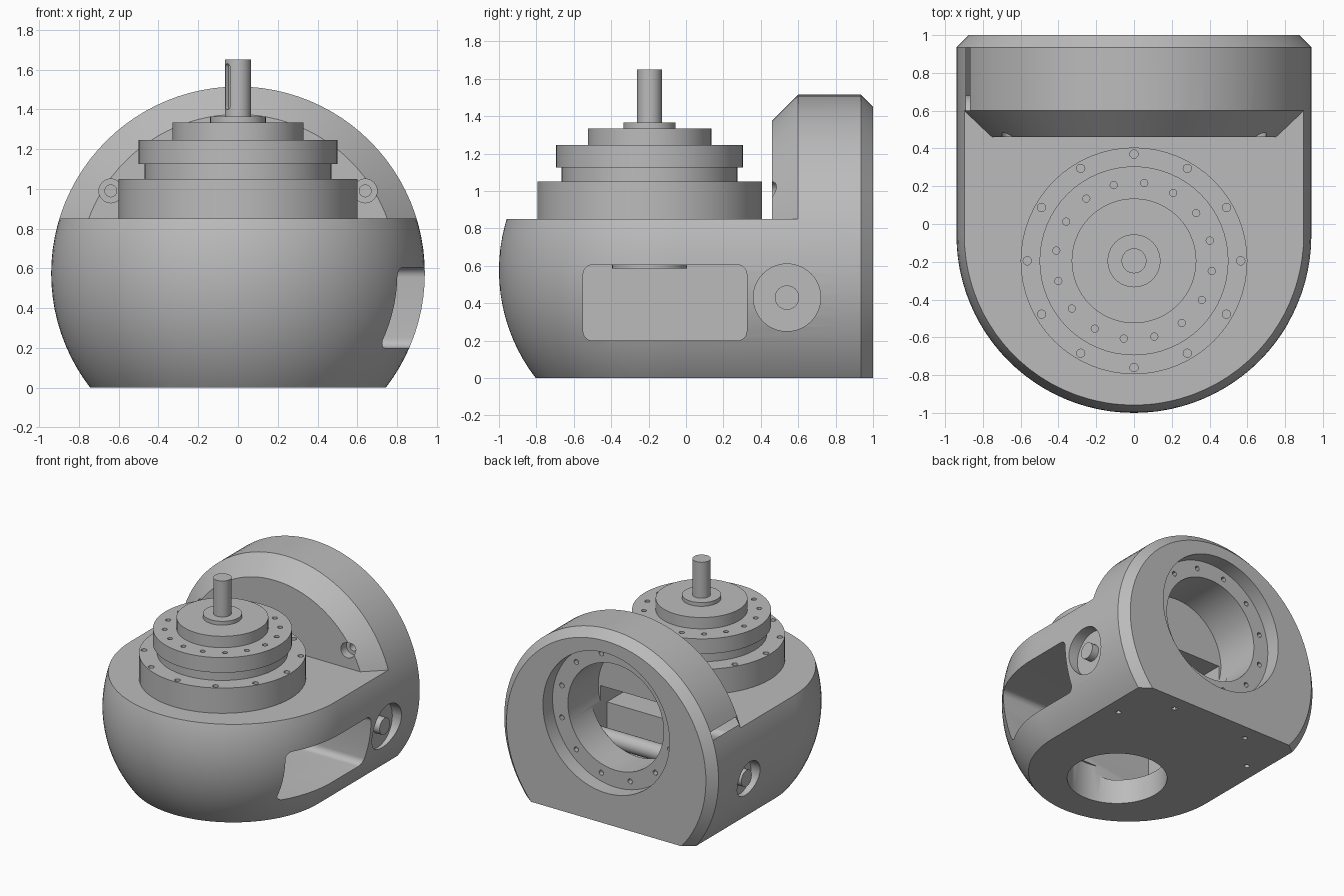
import bpy, bmesh, math
from mathutils import Matrix, Vector

if "Cube" in bpy.data.objects:
    bpy.data.objects.remove(bpy.data.objects["Cube"], do_unlink=True)

grey = bpy.data.materials.new("machined_grey")
grey.use_nodes = True
COLOUR = (0.5, 0.5, 0.5, 1)
grey.diffuse_color = COLOUR
grey.node_tree.nodes["Principled BSDF"].inputs["Base Color"].default_value = COLOUR

AXIS_Z = 0.575        # height of the round body's axis
BORE_Z = 0.8          # height of the rear bore's axis
GEAR_Y = -0.195       # position of the vertical gear axis
PIVOT_Y = 0.54        # position of the cross axle
R = 0.94              # body radius
TO_Y = Matrix.Rotation(-math.pi / 2, 4, 'X')   # turns z into y
TO_X = Matrix.Rotation(math.pi / 2, 4, 'Y')    # turns z into x


def make(name, bm):
    bmesh.ops.recalc_face_normals(bm, faces=bm.faces)
    mesh = bpy.data.meshes.new(name)
    bm.to_mesh(mesh)
    bm.free()
    mesh.materials.append(grey)
    ob = bpy.data.objects.new(name, mesh)
    bpy.context.collection.objects.link(ob)
    return ob


def lathe(name, profile, place, seg=96):
    """Revolve (radius, height) points around z, then move into place."""
    bm = bmesh.new()
    rings = []
    for r, h in profile:
        n = 1 if r == 0 else seg
        rings.append([bm.verts.new((r * math.cos(a), r * math.sin(a), h))
                      for a in (math.tau * i / n for i in range(n))])
    for a, b in zip(rings, rings[1:]):
        for i in range(seg):
            j = (i + 1) % seg
            quad = [a[i % len(a)], a[j % len(a)], b[j % len(b)], b[i % len(b)]]
            bm.faces.new(list(dict.fromkeys(quad)))
    for ring in (rings[0], rings[-1]):
        if len(ring) > 1:
            bm.faces.new(ring)
    bm.transform(place)
    return make(name, bm)


def rods(name, points, radius, depth, turn=Matrix(), seg=24):
    """Cylinders centred on each point; one mesh."""
    bm = bmesh.new()
    for p in points:
        bmesh.ops.create_cone(bm, cap_ends=True, segments=seg, radius1=radius,
                              radius2=radius, depth=depth,
                              matrix=Matrix.Translation(p) @ turn)
    return make(name, bm)


def box(name, lo, hi, round_x=0):
    bm = bmesh.new()
    lo, hi = Vector(lo), Vector(hi)
    bmesh.ops.create_cube(bm, size=1, matrix=Matrix.Translation((lo + hi) / 2)
                          @ Matrix.Diagonal((*(hi - lo), 1)))
    if round_x:
        edges = [e for e in bm.edges
                 if abs(e.verts[0].co.x - e.verts[1].co.x) > 0.01]
        bmesh.ops.bevel(bm, geom=edges, offset=round_x, segments=6,
                        profile=0.5, affect='EDGES')
    return make(name, bm)


def cut(target, *cutters):
    for c in cutters:
        mod = target.modifiers.new("cut", 'BOOLEAN')
        mod.operation, mod.solver, mod.object = 'DIFFERENCE', 'EXACT', c
        bpy.context.view_layer.objects.active = target
        bpy.ops.object.modifier_apply(modifier=mod.name)
        bpy.data.objects.remove(c, do_unlink=True)


def smooth(ob):
    bpy.ops.object.select_all(action='DESELECT')
    ob.select_set(True)
    bpy.context.view_layer.objects.active = ob
    bpy.ops.object.shade_smooth_by_angle(angle=math.radians(30))


def circle(n, radius, start=0):
    return [(radius * math.cos(a), radius * math.sin(a))
            for a in (math.radians(start) + math.tau * i / n for i in range(n))]


# Body: domed front running into a horizontal drum, chamfered at the back
axis = Matrix.Translation((0, 0, AXIS_Z)) @ TO_Y
dome = [(R * math.sin(t), -0.06 - R * math.cos(t))
        for t in (math.pi / 2 * i / 24 for i in range(25))]
dome[0] = (0, -1)
body = lathe("housing_body", dome + [(R, 0.935), (0.875, 1)], axis)

# Flat base, and flat shoulder in front of the bevelled rear drum
shoulder = box("shoulder_cutter", (-2, -2, 0.85), (2, 0.62, 3))
cut(shoulder, lathe("bevel_cutter", [(0.80, 0.46), (1.04, 0.70)], axis))
cut(body, box("base_cutter", (-2, -2, -2), (2, 2, 0)), shoulder)

# Side window, bottom opening and stepped rear bore
bore_axis = Matrix.Translation((0, 0, BORE_Z)) @ TO_Y
cut(body,
    box("window_cutter", (-0.6, -0.55, 0.2), (1.5, 0.325, 0.605), 0.05),
    rods("bottom_cutter", [(0, GEAR_Y, 0.1)], 0.37, 0.4, seg=64),
    lathe("bore_cutter", [(0.42, 0.5), (0.42, 0.88), (0.555, 0.88), (0.555, 1.1)],
          bore_axis))

# Axle pocket and the ledge above the window, reached through the bore
cut(body,
    box("axle_pocket_cutter", (-0.4, 0.42, 0.36), (0.4, 0.6, 0.78)),
    box("ledge_cutter", (-0.4, 0.2, 0.64), (0.4, 0.6, 0.8)))

# Pivot recesses on both sides, screw recesses on the drum's front face
cut(body,
    rods("left_pivot_cutter", [(1.05, PIVOT_Y, 0.43)], 0.18, 0.4, TO_X, 48),
    rods("right_pivot_cutter", [(-1.05, PIVOT_Y, 0.43)], 0.14, 0.4, TO_X, 48),
    rods("screw_cutter", [(s * 0.64, 0.46, 0.99) for s in (-1, 1)], 0.06, 0.14, TO_Y),
    rods("screw_core_cutter", [(s * 0.64, 0.55, 0.99) for s in (-1, 1)], 0.03, 0.14, TO_Y))

# Small bolt holes: rear ring and base
cut(body,
    rods("rear_bolt_cutter", [(x, 0.88, BORE_Z + z) for x, z in circle(12, 0.49, 15)],
         0.02, 0.08, TO_Y, 12),
    rods("base_bolt_cutter", [(s * x, y, 0) for s in (-1, 1)
                              for x, y in ((0.34, 0.87), (0.62, 0.56))], 0.02, 0.08, seg=12))
smooth(body)

# Stepped gear flange with output shaft
gear_place = Matrix.Translation((0, GEAR_Y, 0))
steps = [(0.6, 0.83, 1.05), (0.47, 1.05, 1.125), (0.5, 1.125, 1.245),
         (0.33, 1.245, 1.335), (0.14, 1.335, 1.365), (0.066, 1.365, 1.65)]
gear = lathe("gear_flange_and_shaft",
             [(r, z) for r, low, top in steps for z in (low, top)], gear_place, 64)
cut(gear,
    rods("flange_bolt_cutter", [(x, GEAR_Y + y, 1.05) for x, y in circle(12, 0.565)],
         0.022, 0.08, seg=16),
    rods("ring_bolt_cutter", [(x, GEAR_Y + y, 1.245) for x, y in circle(16, 0.415, 15)],
         0.019, 0.08, seg=16))

# Keyway on the shaft
key = box("key_cutter", (0.045, -0.02, 1.4), (0.1, 0.02, 1.63), 0.018)
key.data.transform(gear_place @ Matrix.Rotation(math.radians(215), 4, 'Z'))
cut(gear, key)
smooth(gear)

# Gear input hanging inside, and the cross axle between the pivots
smooth(rods("gear_input", [(0, GEAR_Y, 0.64)], 0.2, 0.11, seg=48))
smooth(rods("pivot_axle", [(0, PIVOT_Y, 0.43)], 0.065, 1.82, TO_X, 32))
